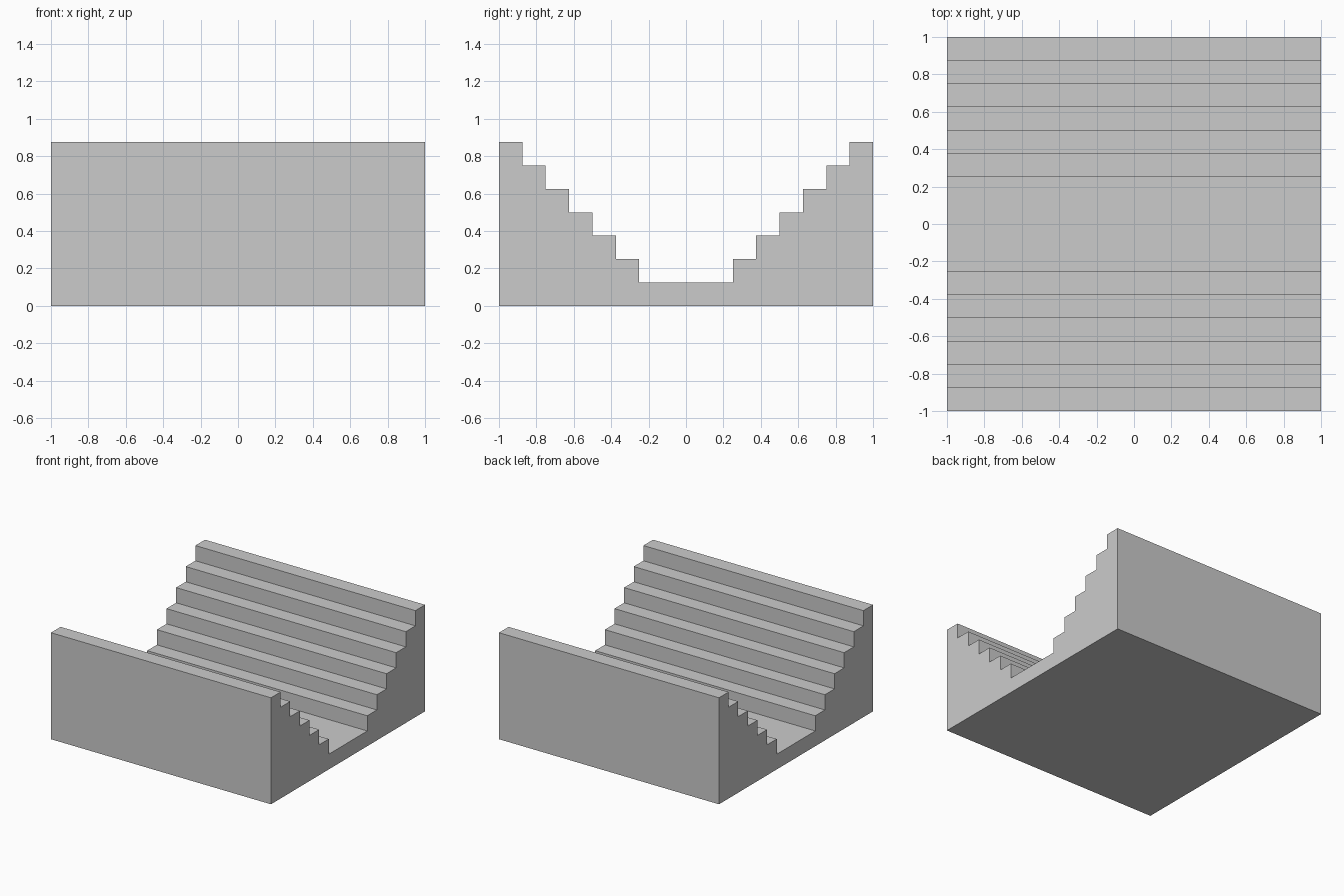
import bpy
import bmesh

if "Cube" in bpy.data.objects:
    bpy.data.objects.remove(bpy.data.objects["Cube"])

STEP = 0.125      # rise and tread of every step
COUNT = 6         # steps above the channel floor on each side
HALF = 1.0        # half width and half length

# Right half of the stepped cross-section, from channel floor to rim
half = [(0.25, STEP)]
for i in range(COUNT):
    y, z = 0.25 + i * STEP, (i + 2) * STEP
    half += [(y, z), (y + STEP, z)]

# Full closed outline: right half, base, mirrored left half
outline = half + [(HALF, 0), (-HALF, 0)] + [(-y, z) for y, z in reversed(half)]

# Extrude the outline along x
bm = bmesh.new()
face = bm.faces.new([bm.verts.new((-HALF, y, z)) for y, z in outline])
ext = bmesh.ops.extrude_face_region(bm, geom=[face], use_keep_orig=True)
verts = [g for g in ext["geom"] if isinstance(g, bmesh.types.BMVert)]
bmesh.ops.translate(bm, verts=verts, vec=(2 * HALF, 0, 0))
bmesh.ops.recalc_face_normals(bm, faces=bm.faces)

mesh = bpy.data.meshes.new("stepped_channel")
bm.to_mesh(mesh)
bm.free()
bpy.context.collection.objects.link(bpy.data.objects.new("stepped_channel", mesh))
